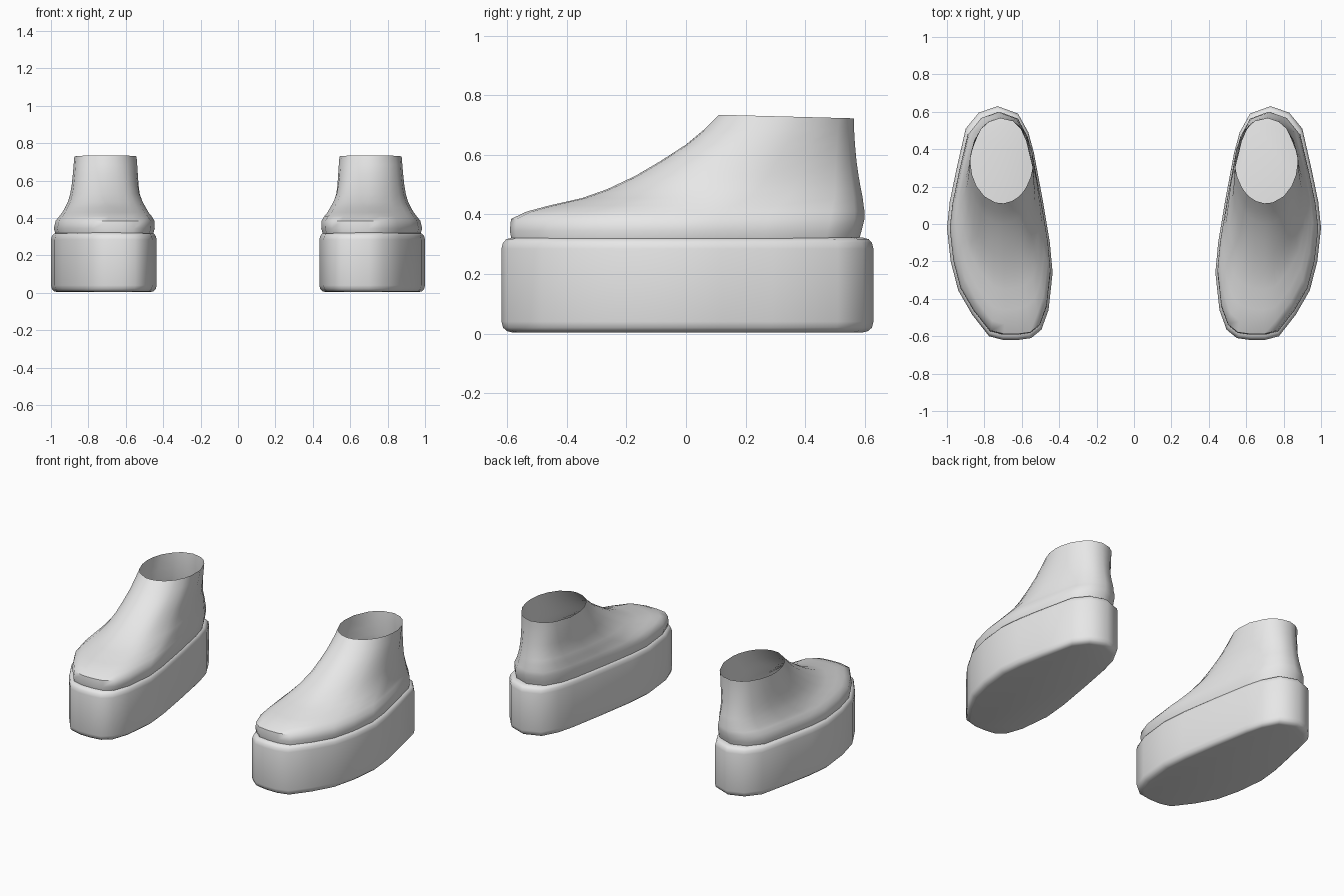
import bpy, bmesh, math

grey = bpy.data.materials.new("light grey")
grey.diffuse_color = (0.8, 0.8, 0.8, 1)

# Footprint of one shoe, counter-clockwise from the heel
OUTLINE = [(0.73, 0.63), (0.62, 0.59), (0.565, 0.49), (0.535, 0.38), (0.49, 0.14),
           (0.45, -0.1), (0.435, -0.26), (0.457, -0.46), (0.495, -0.565), (0.55, -0.61),
           (0.62, -0.62), (0.70, -0.62), (0.775, -0.60), (0.865, -0.485), (0.94, -0.355),
           (0.98, -0.2), (1.0, -0.02), (0.985, 0.12), (0.95, 0.29), (0.90, 0.51), (0.83, 0.595)]
X0, X1, Y0, Y1 = 0.435, 1.0, -0.62, 0.63
UNIT = [((x - X0) / (X1 - X0) * 2 - 1, (y - Y0) / (Y1 - Y0) * 2 - 1) for x, y in OUTLINE]


def ring(z, y0, y1, x0, x1, roundness=0.0, tilt=0.0):
    """Footprint fitted to a box, blended towards an ellipse."""
    pts = []
    for u, v in UNIT:
        r = math.hypot(u, v)
        a = u + (u / r - u) * roundness
        b = v + (v / r - v) * roundness
        pts.append(((x0 + x1) / 2 + a * (x1 - x0) / 2,
                    (y0 + y1) / 2 + b * (y1 - y0) / 2, z - b * tilt))
    return pts


def loft(name, rings, side, caps):
    bm = bmesh.new()
    loops = [[bm.verts.new((x * side, y, z)) for x, y, z in r] for r in rings]
    n = len(UNIT)
    for lo, hi in zip(loops, loops[1:]):
        for i in range(n):
            j = (i + 1) % n
            f = [lo[i], lo[j], hi[j], hi[i]]
            bm.faces.new(f if side > 0 else f[::-1])
    if caps:
        bm.faces.new(loops[0][::-1] if side > 0 else loops[0])
        bm.faces.new(loops[-1] if side > 0 else loops[-1][::-1])
    mesh = bpy.data.meshes.new(name)
    bm.to_mesh(mesh)
    bm.free()
    mesh.materials.append(grey)
    mesh.shade_smooth()
    mesh.set_sharp_from_angle(angle=math.radians(55))
    ob = bpy.data.objects.new(name, mesh)
    bpy.context.collection.objects.link(ob)


# Thick platform sole with rounded rims: (inset, height)
sole = [ring(z, Y0 + d, Y1 - d, X0 + d, X1 - d) for d, z in
        [(0.035, 0.004), (0.018, 0.008), (0.005, 0.02), (0, 0.04),
         (0, 0.285), (0.005, 0.305), (0.016, 0.317), (0.035, 0.322)]]

# Upper, open at the ankle: height, toe y, heel y, inner x, outer x, roundness, tilt
upper = [ring(*r) for r in [
    (0.31, -0.585, 0.58, 0.455, 0.975),
    (0.345, -0.592, 0.59, 0.445, 0.985),
    (0.385, -0.588, 0.60, 0.447, 0.975),
    (0.41, -0.535, 0.60, 0.46, 0.955, 0.1),
    (0.43, -0.46, 0.597, 0.475, 0.94, 0.2),
    (0.455, -0.35, 0.594, 0.487, 0.925, 0.3),
    (0.485, -0.265, 0.588, 0.503, 0.91, 0.4),
    (0.53, -0.17, 0.58, 0.52, 0.897, 0.55),
    (0.58, -0.085, 0.573, 0.527, 0.889, 0.7),
    (0.635, 0.0, 0.568, 0.532, 0.883, 0.85),
    (0.685, 0.06, 0.565, 0.536, 0.879, 0.95),
    (0.729, 0.11, 0.565, 0.54, 0.875, 1.0, 0.006)]]

for side, label in ((1, "right"), (-1, "left")):
    loft(label + "_sole", sole, side, True)
    loft(label + "_upper", upper, side, False)
